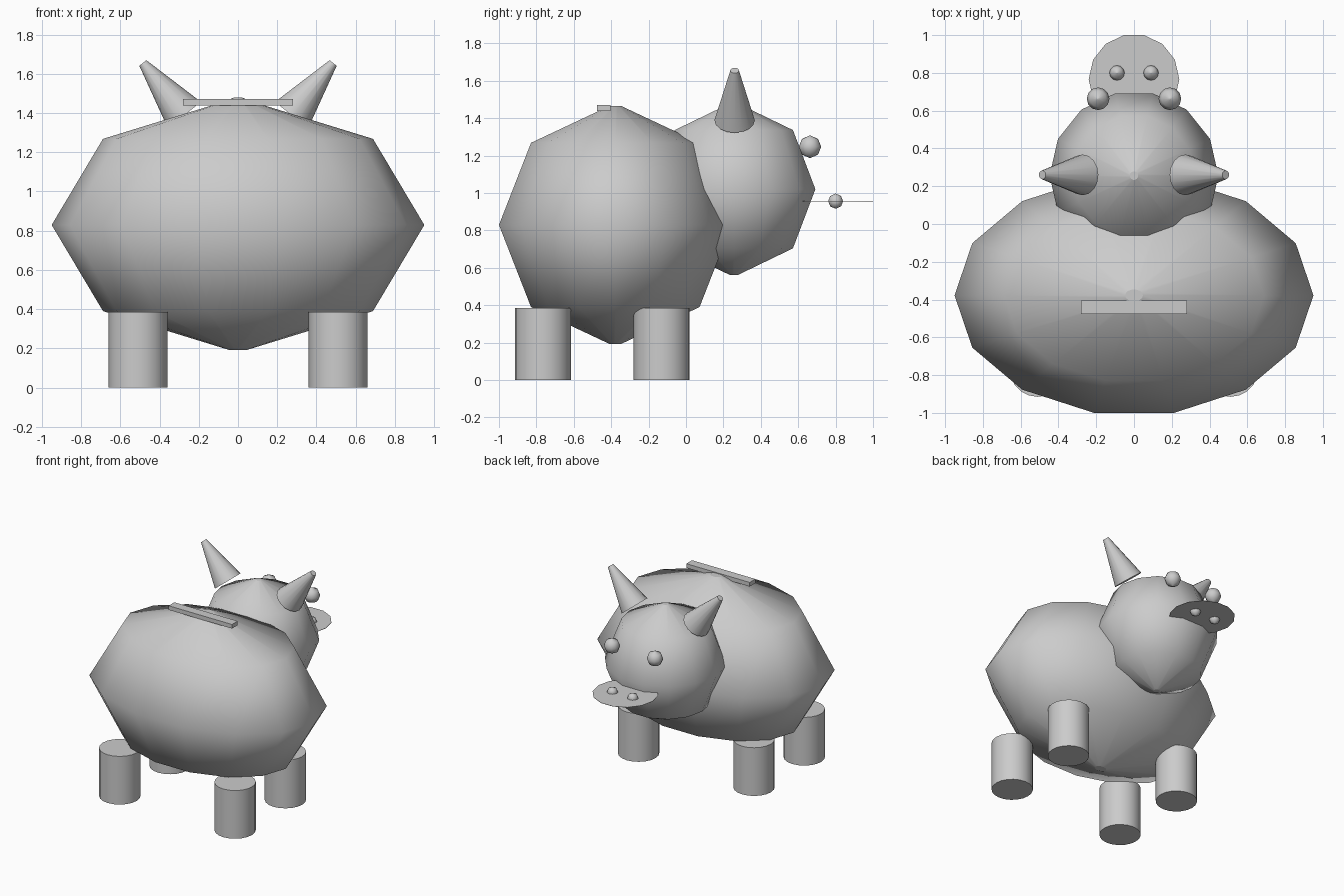
import bpy, math
from mathutils import Vector

if "Cube" in bpy.data.objects:
    bpy.data.objects.remove(bpy.data.objects["Cube"])

grey = bpy.data.materials.new("light_grey")
grey.diffuse_color = (0.6, 0.6, 0.6, 1)
grey.use_nodes = True
grey.node_tree.nodes["Principled BSDF"].inputs["Base Color"].default_value = grey.diffuse_color


def lathe(name, rings, segs, loc, scale=(1, 1, 1), tilt=0.0, sharp=None):
    """Closed solid from (radius, height) rings turned about z."""
    verts, faces = [], []
    for r, z in rings:
        for i in range(segs):
            a = 2 * math.pi * i / segs
            verts.append(Vector((r * math.cos(a) * scale[0],
                                 r * math.sin(a) * scale[1], z * scale[2])))
    for k in range(len(rings) - 1):
        for i in range(segs):
            j = (i + 1) % segs
            a, b = k * segs, (k + 1) * segs
            faces.append((a + i, a + j, b + j, b + i))
    sides = len(faces)
    last = (len(rings) - 1) * segs
    faces.append(tuple(reversed(range(segs))))
    faces.append(tuple(range(last, last + segs)))
    me = bpy.data.meshes.new(name)
    me.from_pydata(verts, [], faces)
    for p in me.polygons:
        p.use_smooth = p.index < sides
    me.materials.append(grey)
    ob = bpy.data.objects.new(name, me)
    ob.location = loc
    ob.rotation_euler = (0, tilt, 0)
    bpy.context.collection.objects.link(ob)
    if sharp:
        bpy.ops.object.select_all(action='DESELECT')
        ob.select_set(True)
        bpy.context.view_layer.objects.active = ob
        bpy.ops.object.shade_smooth_by_angle(angle=math.radians(sharp))
    return ob


def ball(name, loc, scale, segs=14):
    """Coarse ball: four bands, with tiny flat poles."""
    t0 = 0.05
    ts = [math.pi - t0 - k * (math.pi - 2 * t0) / 4 for k in range(5)]
    rings = [(math.sin(t), math.cos(t)) for t in ts]
    return lathe(name, rings, segs, loc, scale)


# Body and head
ball("body", (0, -0.378, 0.829), (0.95, 0.638, 0.637))
ball("head", (0, 0.256, 1.02), (0.447, 0.447, 0.459))

# Coin slot plate on the back
bpy.ops.mesh.primitive_cube_add(size=1, location=(0, -0.44, 1.454))
slot = bpy.context.object
slot.name = "coin_slot"
slot.scale = (0.56, 0.072, 0.033)
slot.data.materials.append(grey)

# Flat snout disc
lathe("snout", [(0.24, -0.001), (0.24, 0.001)], 14, (0, 0.766, 0.955), sharp=30)

for side, s in (("left", -1), ("right", 1)):
    # Legs
    for end, y in (("rear", -0.765), ("front", -0.13)):
        lathe(f"{end}_leg_{side}", [(0.15, 0), (0.15, 0.385)], 20,
              (s * 0.51, y, 0), sharp=30)
    # Ears lean outward
    lathe(f"ear_{side}", [(0.108, 0), (0.023, 0.34)], 16,
          (s * 0.273, 0.26, 1.389), tilt=s * math.radians(38.6), sharp=30)
    # Eyes and nostrils
    ball(f"eye_{side}", (s * 0.19, 0.663, 1.247), (0.06, 0.06, 0.06), 12)
    ball(f"nostril_{side}", (s * 0.09, 0.80, 0.956), (0.04, 0.04, 0.04), 12)
